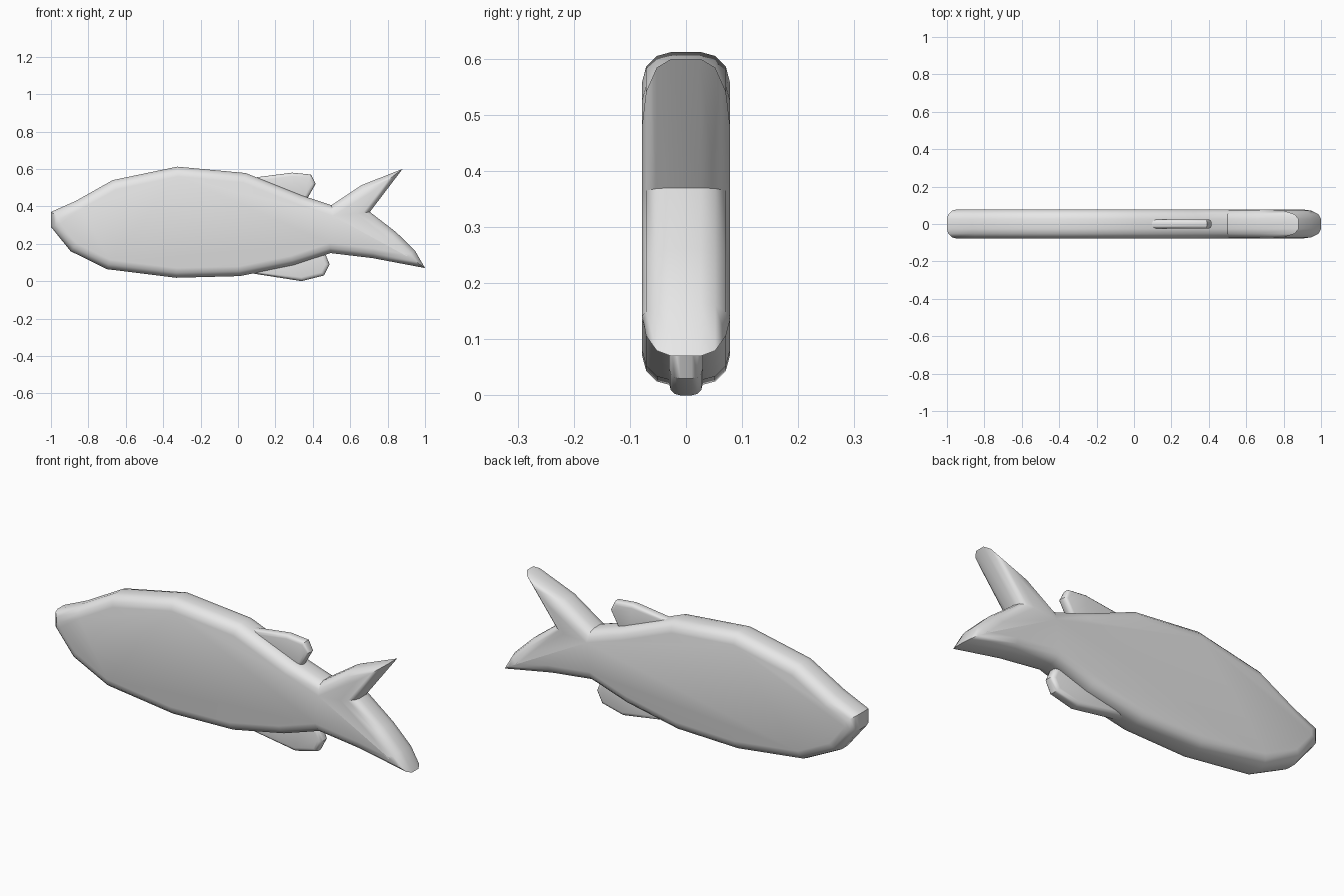
import bpy
import bmesh
from math import sin, cos, pi
from mathutils import Vector

cube = bpy.data.objects.get("Cube")
if cube:
    bpy.data.objects.remove(cube, do_unlink=True)

grey = bpy.data.materials.new("plain grey")
grey.use_nodes = True
colour = (0.8, 0.8, 0.8, 1)
grey.diffuse_color = colour
for node in grey.node_tree.nodes:
    if node.type == "BSDF_PRINCIPLED":
        node.inputs["Base Color"].default_value = colour


def inset_outline(points, distance):
    """Move a clockwise outline inward by a distance, with mitred corners."""
    result = []
    for i, point in enumerate(points):
        before = (point - points[i - 1]).normalized()
        after = (points[(i + 1) % len(points)] - point).normalized()
        n_before = Vector((before.y, -before.x))
        n_after = Vector((after.y, -after.x))
        mitre = (n_before + n_after) / (1 + n_before.dot(n_after))
        result.append(point + mitre * distance)
    return result


def rounded_slab(name, outline, half_width, radius, segments=3):
    """Solid side profile with rounded rims, centred on y = 0."""
    points = [Vector(p) for p in outline]
    half_profile = []
    for step in range(segments + 1):
        angle = step / segments * pi / 2
        half_profile.append((half_width - radius + radius * sin(angle),
                             radius * (1 - cos(angle))))
    profile = [(-y, d) for y, d in reversed(half_profile)] + half_profile

    bm = bmesh.new()
    rings = []
    for y, distance in profile:
        ring = inset_outline(points, distance)
        rings.append([bm.verts.new((p.x, y, p.y)) for p in ring])
    for lower, upper in zip(rings, rings[1:]):
        for i in range(len(points)):
            j = (i + 1) % len(points)
            bm.faces.new((lower[i], lower[j], upper[j], upper[i]))
    bm.faces.new(rings[0])
    bm.faces.new(rings[-1])
    bmesh.ops.recalc_face_normals(bm, faces=bm.faces[:])

    mesh = bpy.data.meshes.new(name)
    bm.to_mesh(mesh)
    bm.free()
    mesh.materials.append(grey)
    slab = bpy.data.objects.new(name, mesh)
    bpy.context.collection.objects.link(slab)
    bpy.ops.object.select_all(action="DESELECT")
    slab.select_set(True)
    bpy.context.view_layer.objects.active = slab
    bpy.ops.object.shade_smooth_by_angle(angle=pi / 5)
    return slab


# Body outline, clockwise from the snout along the back, tail and belly
back = [(-1, .37), (-.865, .43), (-.67, .54), (-.325, .612),
        (.04, .578), (.335, .46), (.5, .406)]
tail = [(.66, .513), (.88, .6), (.705, .37), (.845, .262),
        (.945, .165), (1, .07), (.72, .123)]
belly = [(.495, .15), (.297, .085), (.01, .027), (-.33, .018),
         (-.7, .064), (-.895, .16), (-1, .29)]
rounded_slab("fish_body", back + tail + belly, half_width=.078, radius=.052)

# Thin fins, rooted inside the body
dorsal = [(.02, .545), (.29, .58), (.39, .57), (.415, .52),
          (.37, .44), (.3, .4), (.1, .45)]
rounded_slab("dorsal_fin", dorsal, half_width=.025, radius=.018)

anal = [(.02, .05), (.1, .13), (.4, .2), (.465, .15),
        (.49, .09), (.46, .03), (.34, 0)]
rounded_slab("anal_fin", anal, half_width=.03, radius=.02)
